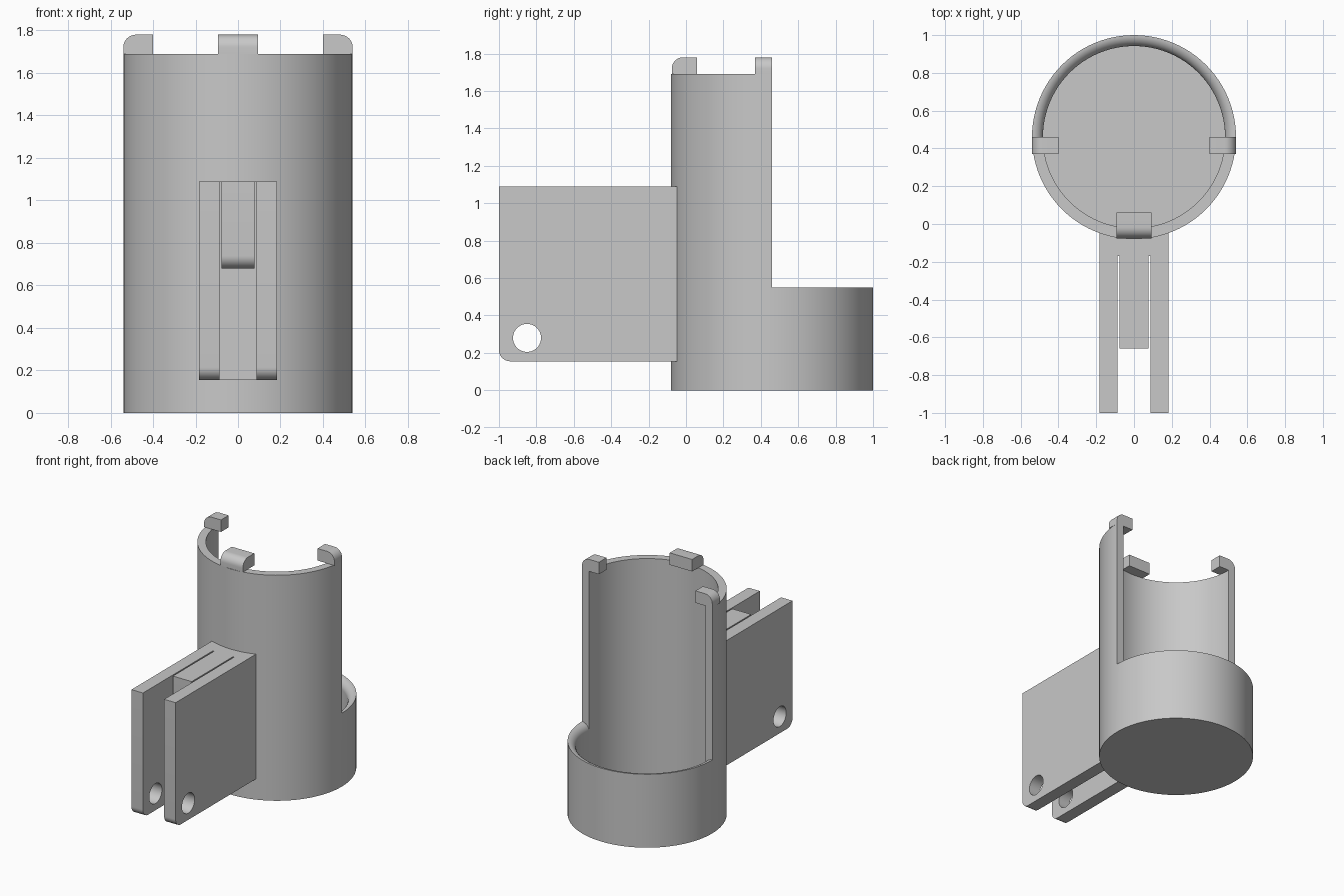
import bpy, bmesh, math
from mathutils import Vector

cube = bpy.data.objects.get("Cube")
if cube:
    bpy.data.objects.remove(cube, do_unlink=True)

grey = bpy.data.materials.new("plain grey")
grey.use_nodes = True
colour = (0.58, 0.58, 0.58, 1)
grey.diffuse_color = colour
grey.node_tree.nodes["Principled BSDF"].inputs["Base Color"].default_value = colour

CY, R, RI = 0.46, 0.54, 0.482      # cup centre, outer and inner radius
FLOOR, LOW, HIGH, TOP = 0.02, 0.55, 1.69, 1.78


def finish(bm, name):
    bmesh.ops.remove_doubles(bm, verts=bm.verts, dist=1e-5)
    bmesh.ops.recalc_face_normals(bm, faces=bm.faces)
    mesh = bpy.data.meshes.new(name)
    bm.to_mesh(mesh)
    bm.free()
    mesh.materials.append(grey)
    ob = bpy.data.objects.new(name, mesh)
    bpy.context.collection.objects.link(ob)
    return ob


def smooth(ob):
    bpy.ops.object.select_all(action='DESELECT')
    ob.select_set(True)
    bpy.context.view_layer.objects.active = ob
    bpy.ops.object.shade_smooth_by_angle(angle=math.radians(30))


def arc(cx, cz, r, start, end, n=10):
    return [(cx + r * math.cos(math.radians(start + (end - start) * i / n)),
             cz + r * math.sin(math.radians(start + (end - start) * i / n)))
            for i in range(n + 1)]


def prism(name, outline, lo, hi, axis="x"):
    """Extrude an outline of (horizontal, z) points along x or y."""
    def place(h, z, d):
        return (d, h, z) if axis == "x" else (h, d, z)
    bm = bmesh.new()
    face = bm.faces.new([bm.verts.new(place(h, z, lo)) for h, z in outline])
    ext = bmesh.ops.extrude_face_region(bm, geom=[face])
    moved = [v for v in ext["geom"] if isinstance(v, bmesh.types.BMVert)]
    bmesh.ops.translate(bm, verts=moved, vec=Vector(place(0, 0, hi - lo)))
    return finish(bm, name)


def half_lathe(bm, profile, start, steps=48):
    """Turn a profile of (radius, z) points through half a circle."""
    rings = []
    for i in range(steps + 1):
        a = start + math.pi * i / steps
        rings.append([bm.verts.new((r * math.cos(a), CY + r * math.sin(a), z))
                      for r, z in profile])
    for p, q in zip(rings, rings[1:]):
        for k in range(len(profile) - 1):
            bm.faces.new((p[k], q[k], q[k + 1], p[k + 1]))


# Cup: low rounded rim at the back, tall wall at the front
w = R - RI
rim = arc(R, LOW - w, w, 90, 180)
bm = bmesh.new()
half_lathe(bm, [(0, 0), (R, 0)] + rim + [(RI, FLOOR), (0, FLOOR)], 0)
half_lathe(bm, [(0, 0), (R, 0), (R, LOW), (R, HIGH), (RI, HIGH),
                (RI, LOW - w), (RI, FLOOR), (0, FLOOR)], math.pi)
for s in (-1, 1):
    bm.faces.new([bm.verts.new((s * r, CY, z))
                  for r, z in rim + [(RI, HIGH), (R, HIGH)]])
bmesh.ops.dissolve_degenerate(bm, dist=1e-6, edges=bm.edges)
smooth(finish(bm, "cup"))

# Retaining tabs with rounded outer top edges
t = 0.06
for s, side in ((-1, "right"), (1, "left")):
    shape = [(0.40, HIGH), (R, HIGH)] + arc(R - t, TOP - t, t, 0, 90) + [(0.40, TOP)]
    smooth(prism(side + "_tab", [(s * h, z) for h, z in shape], 0.37, CY, "y"))
front = CY - R + 0.004
shape = [(0.06, HIGH), (0.06, TOP)] + arc(front + t, TOP - t, t, 90, 180) + [(front, HIGH)]
smooth(prism("front_tab", shape, -0.093, 0.093))

# Bracket plates with a pin hole
BOT, BTOP, BACK, WEB = 0.155, 1.09, -0.035, -0.17
hole = arc(-0.85, 0.28, 0.075, 0, 360, 48)[:-1]
plate = [(BACK, BOT), (BACK, BTOP), (-1, BTOP)] + arc(-1 + t, BOT + t, t, 180, 270)
for s, side in ((-1, "right"), (1, "left")):
    lo, hi = sorted((s * 0.088, s * 0.183))
    ob = prism(side + "_bracket_plate", plate, lo, hi)
    cutter = prism("hole_cutter", hole, lo - 0.1, hi + 0.1)
    cutter.hide_render = True
    mod = ob.modifiers.new("pin_hole", 'BOOLEAN')
    mod.operation = 'DIFFERENCE'
    mod.solver = 'EXACT'
    mod.object = cutter
    bpy.context.view_layer.objects.active = ob
    bpy.ops.object.modifier_apply(modifier=mod.name)
    bpy.data.objects.remove(cutter, do_unlink=True)
    smooth(ob)

# Web joining the plates, and the tongue between them
prism("bracket_web", [(BACK, BOT), (BACK, BTOP), (WEB, BTOP), (WEB, BOT)], -0.088, 0.088)
tongue = [(WEB, 0.68), (WEB, BTOP), (-0.66, BTOP)] + arc(-0.66 + t, 0.68 + t, t, 180, 270)
smooth(prism("bracket_tongue", tongue, -0.078, 0.078))
